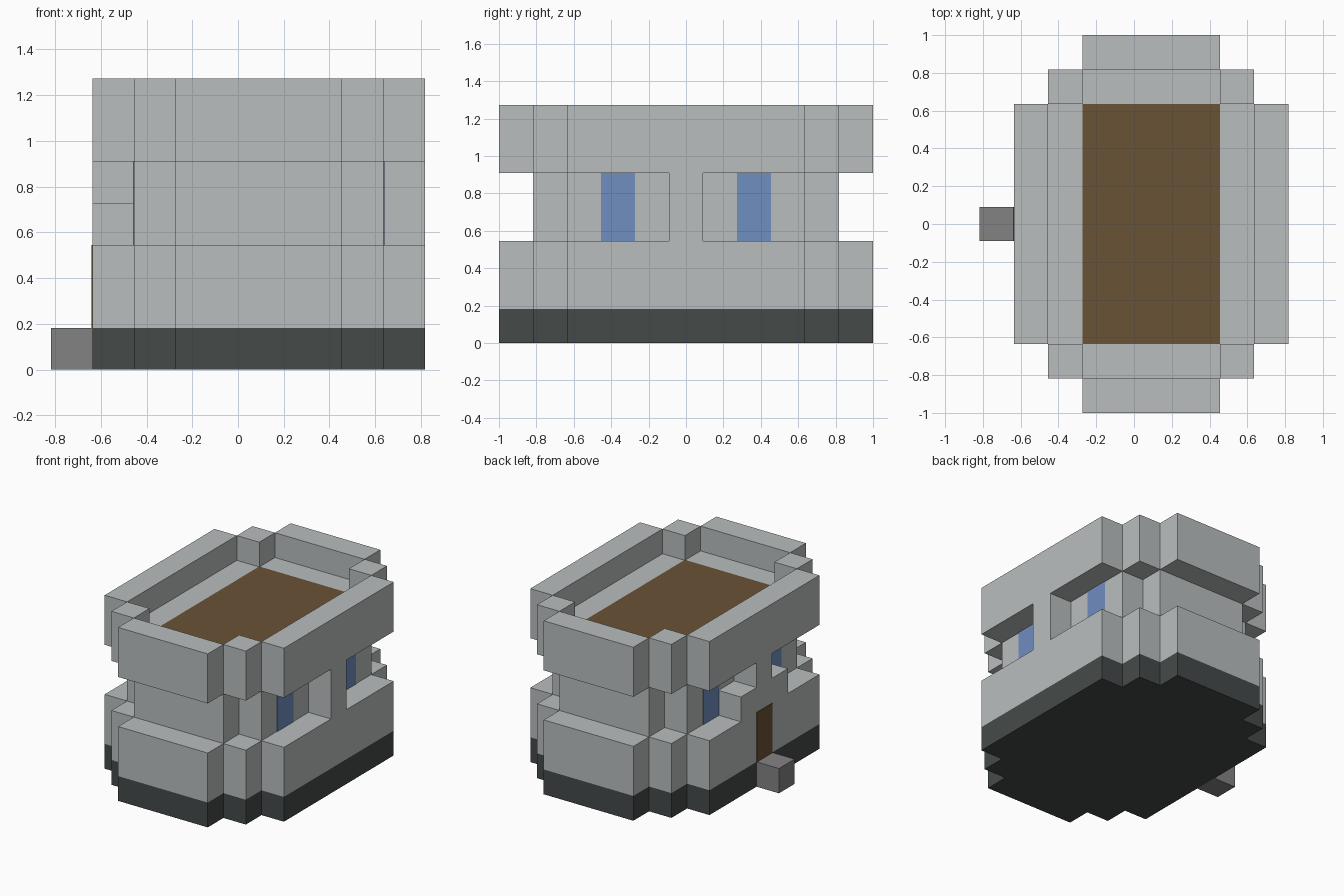
import bpy
import bmesh

S = 2 / 11            # block size
CX = S / 2            # the building sits half a block off centre
THIN = 0.004          # thickness of painted plates

if "Cube" in bpy.data.objects:
    bpy.data.objects.remove(bpy.data.objects["Cube"], do_unlink=True)


def material(name, rgb):
    """Flat material from an sRGB colour given in 0-255."""
    lin = [((c / 255 + 0.055) / 1.055) ** 2.4 for c in rgb]
    mat = bpy.data.materials.new(name)
    mat.use_nodes = True
    mat.diffuse_color = (*lin, 1)
    mat.node_tree.nodes["Principled BSDF"].inputs["Base Color"].default_value = (*lin, 1)
    return mat


STONE = material("pale_stone", (186, 190, 190))
DARK = material("dark_stone", (69, 74, 73))
STEP = material("step_stone", (132, 130, 130))
WOOD = material("brown_wood", (105, 82, 53))
GLASS = material("blue_glass", (112, 142, 192))


def prism(name, outline, z0, z1, mat):
    """Extrude a counter-clockwise outline, given in blocks from the building centre."""
    bm = bmesh.new()
    base = bm.faces.new([bm.verts.new((x * S + CX, y * S, z0 * S)) for x, y in outline])
    top = bmesh.ops.extrude_face_region(bm, geom=[base])["geom"]
    bmesh.ops.translate(bm, vec=(0, 0, (z1 - z0) * S),
                        verts=[v for v in top if isinstance(v, bmesh.types.BMVert)])
    bmesh.ops.recalc_face_normals(bm, faces=bm.faces)
    mesh = bpy.data.meshes.new(name)
    bm.to_mesh(mesh)
    bm.free()
    mesh.materials.append(mat)
    obj = bpy.data.objects.new(name, mesh)
    bpy.context.collection.objects.link(obj)
    return obj


def box(name, x, y, z, mat):
    (x0, x1), (y0, y1) = sorted(x), sorted(y)
    return prism(name, [(x0, y0), (x1, y0), (x1, y1), (x0, y1)], *z, mat)


def stepped(quarter):
    """Mirror one stepped corner into all four quadrants."""
    ring = []
    for sx, sy in ((1, 1), (-1, 1), (-1, -1), (1, -1)):
        pts = quarter if sx * sy > 0 else quarter[::-1]
        ring += [(sx * x, sy * y) for x, y in pts]
    return ring


OUTER = stepped([(4, 3.5), (3, 3.5), (3, 4.5), (2, 4.5), (2, 5.5)])
INNER = stepped([(3, 3.5), (2, 3.5), (2, 4.5)])

# Stacked tiers
prism("foundation", OUTER, 0, 1, DARK)
prism("lower_wall", OUTER, 1, 3, STONE)
prism("recessed_wall", INNER, 3, 5, STONE)
prism("roof_slab", OUTER, 5, 6, STONE)

# Parapet walls and corner blocks
for sx, side in ((1, "left"), (-1, "right")):
    box(f"{side}_parapet", (3 * sx, 4 * sx), (-3.5, 3.5), (6, 7), STONE)
    for sy, end in ((1, "back"), (-1, "front")):
        box(f"{end}_{side}_parapet_corner", (2 * sx, 3 * sx),
            (3.5 * sy, 4.5 * sy), (6, 7), STONE)
for sy, end in ((1, "back"), (-1, "front")):
    box(f"{end}_parapet", (-2, 2), (4.5 * sy, 5.5 * sy), (6, 7), STONE)

# Pillars and windows on both long sides
t = THIN / S
for sx, side in ((1, "left"), (-1, "right")):
    box(f"{side}_pillar", (3 * sx, 4 * sx), (-0.5, 0.5), (3, 5), STONE)
    for sy, end in ((1, "back"), (-1, "front")):
        box(f"{end}_{side}_window", (3 * sx, (3 + t) * sx),
            (1.5 * sy, 2.5 * sy), (3, 5), GLASS)

# Door with its shoulder blocks and step
for sy, end in ((1, "back"), (-1, "front")):
    box(f"{end}_door_shoulder", (-4, -3), (0.5 * sy, 1.5 * sy), (3, 4), STONE)
box("door", (-4 - t, -4), (-0.5, 0.5), (1, 3), WOOD)
box("door_step", (-5, -4), (-0.5, 0.5), (0, 1), STEP)

# Wooden roof deck
box("roof_deck", (-2, 2), (-3.5, 3.5), (6, 6 + t), WOOD)
